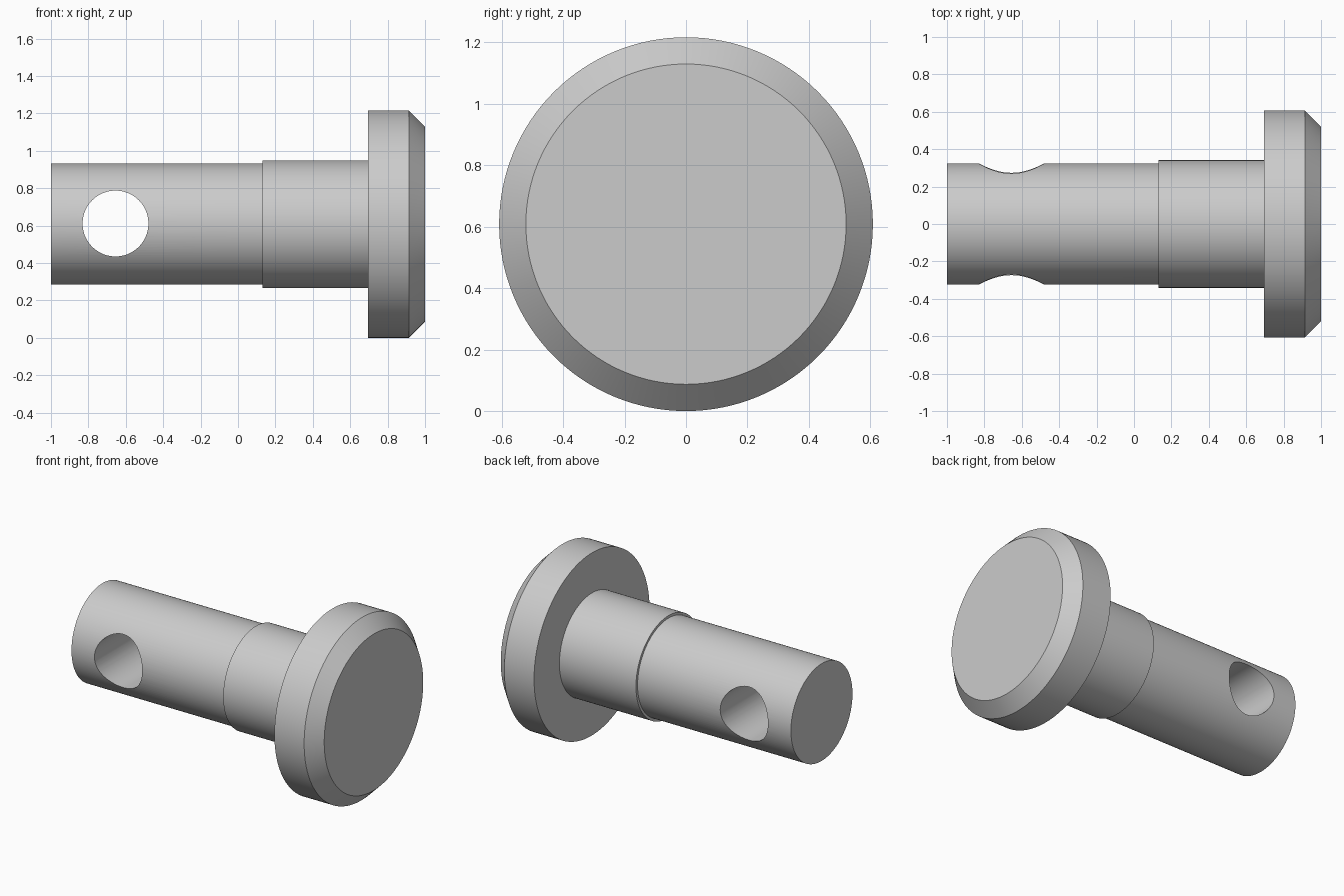
import bpy
import bmesh
import math
from mathutils import Matrix, Vector

cube = bpy.data.objects.get("Cube")
if cube:
    bpy.data.objects.remove(cube, do_unlink=True)

SEGMENTS = 128
HEAD_RADIUS = 0.608

steel = bpy.data.materials.new("grey steel")
steel.use_nodes = True
grey = (0.6, 0.6, 0.6, 1)
steel.diffuse_color = grey
steel.node_tree.nodes["Principled BSDF"].inputs["Base Color"].default_value = grey


def make_object(name, bm):
    bmesh.ops.recalc_face_normals(bm, faces=bm.faces)
    mesh = bpy.data.meshes.new(name)
    bm.to_mesh(mesh)
    bm.free()
    mesh.materials.append(steel)
    obj = bpy.data.objects.new(name, mesh)
    bpy.context.collection.objects.link(obj)
    return obj


def turned_solid(name, profile, height):
    """Closed solid turned about the x axis from (x, radius) points."""
    bm = bmesh.new()
    verts = [bm.verts.new((x, 0, r)) for x, r in profile]
    edges = [bm.edges.new(pair) for pair in zip(verts, verts[1:])]
    bmesh.ops.spin(bm, geom=verts + edges, cent=(0, 0, 0), axis=(1, 0, 0),
                   angle=math.tau, steps=SEGMENTS, use_merge=True)
    bmesh.ops.remove_doubles(bm, verts=bm.verts, dist=1e-5)
    # Flat end caps
    bmesh.ops.holes_fill(bm, edges=[e for e in bm.edges if e.is_boundary], sides=0)
    bmesh.ops.translate(bm, vec=Vector((0, 0, height)), verts=bm.verts)
    return make_object(name, bm)


# Shaft, raised collar and chamfered head in one turned piece
pin = turned_solid("clevis_pin", [
    (-1, 0.324), (0.13, 0.324),
    (0.13, 0.341), (0.694, 0.341),
    (0.694, HEAD_RADIUS), (0.913, HEAD_RADIUS), (1, 0.521),
], HEAD_RADIUS)

# Cross hole through the shaft, front to back
bm = bmesh.new()
bmesh.ops.create_cone(
    bm, cap_ends=True, segments=96, radius1=0.176, radius2=0.176, depth=1.2,
    matrix=Matrix.Translation((-0.655, 0, HEAD_RADIUS + 0.003))
    @ Matrix.Rotation(math.pi / 2, 4, "X"))
cutter = make_object("cross_hole_cutter", bm)
cutter.hide_render = True

hole = pin.modifiers.new("cross hole", "BOOLEAN")
hole.operation = "DIFFERENCE"
hole.solver = "EXACT"
hole.object = cutter

bpy.ops.object.select_all(action="DESELECT")
pin.select_set(True)
bpy.context.view_layer.objects.active = pin
bpy.ops.object.modifier_apply(modifier=hole.name)
bpy.data.objects.remove(cutter, do_unlink=True)
bpy.ops.object.shade_smooth_by_angle(angle=math.radians(30))
